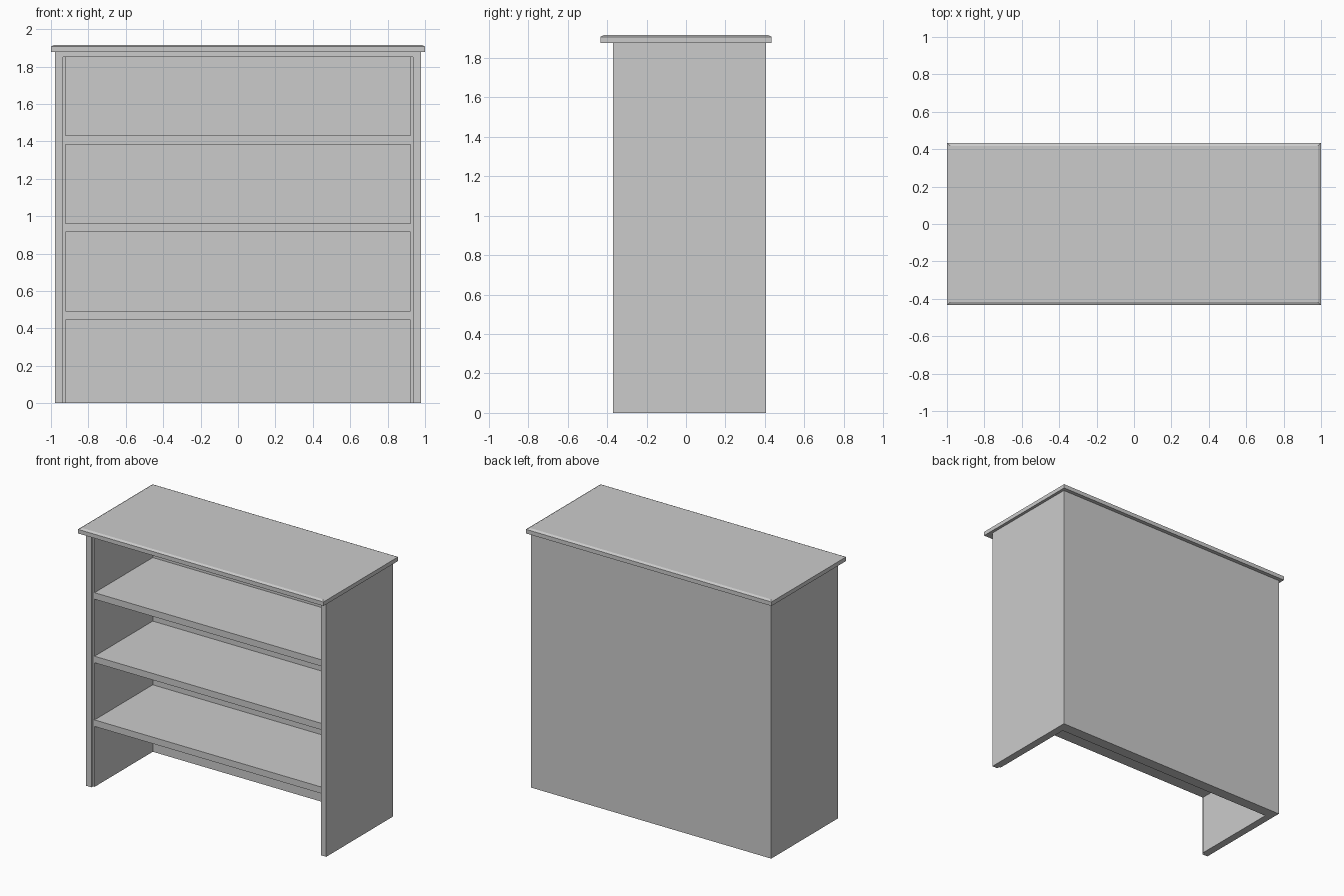
import bpy, bmesh

if "Cube" in bpy.data.objects:
    bpy.data.objects.remove(bpy.data.objects["Cube"])


def box(name, x, y, z):
    """Box from (min, max) ranges on each axis."""
    bm = bmesh.new()
    bmesh.ops.create_cube(bm, size=1)
    for v in bm.verts:
        v.co = [r[0] + (c + 0.5) * (r[1] - r[0]) for c, r in zip(v.co, (x, y, z))]
    return finish(name, bm)


def finish(name, bm):
    bmesh.ops.recalc_face_normals(bm, faces=bm.faces)
    mesh = bpy.data.meshes.new(name)
    bm.to_mesh(mesh)
    bm.free()
    ob = bpy.data.objects.new(name, mesh)
    bpy.context.collection.objects.link(ob)
    return ob


FRONT, BACK, BACK_IN = -0.37, 0.405, 0.325
OUT, INNER, LINER = 0.978, 0.935, 0.922
RECESS = FRONT + 0.02

# side walls with a thin recessed inner liner
for side, s in (("left", -1), ("right", 1)):
    box(side + "_side", sorted((s * OUT, s * INNER)), (FRONT, BACK), (0, 1.877))
    box(side + "_liner", sorted((s * INNER, s * LINER)), (RECESS, BACK_IN), (0, 1.85))

# back panel and the header under the top
box("back_panel", (-INNER, INNER), (BACK_IN, BACK), (0, 1.877))
box("header", (-INNER, INNER), (FRONT, BACK_IN), (1.85, 1.877))

# shelves, just proud of the liners
for i, z in enumerate((0.445, 0.914, 1.382)):
    box(f"shelf_{i + 1}", (-INNER, INNER), (RECESS - 0.002, BACK_IN), (z, z + 0.048))

# overhanging top board with a shallow chamfer on its upper edge
bm = bmesh.new()
rings = []
for hx, hy, z in ((1.0, 0.434, 1.877), (1.0, 0.434, 1.907), (0.983, 0.417, 1.916)):
    rings.append([bm.verts.new((sx * hx, sy * hy, z))
                  for sx, sy in ((-1, -1), (1, -1), (1, 1), (-1, 1))])
bm.faces.new(rings[0])
bm.faces.new(rings[-1])
for a, b in zip(rings, rings[1:]):
    for i in range(4):
        j = (i + 1) % 4
        bm.faces.new((a[i], a[j], b[j], b[i]))
finish("top_board", bm)
